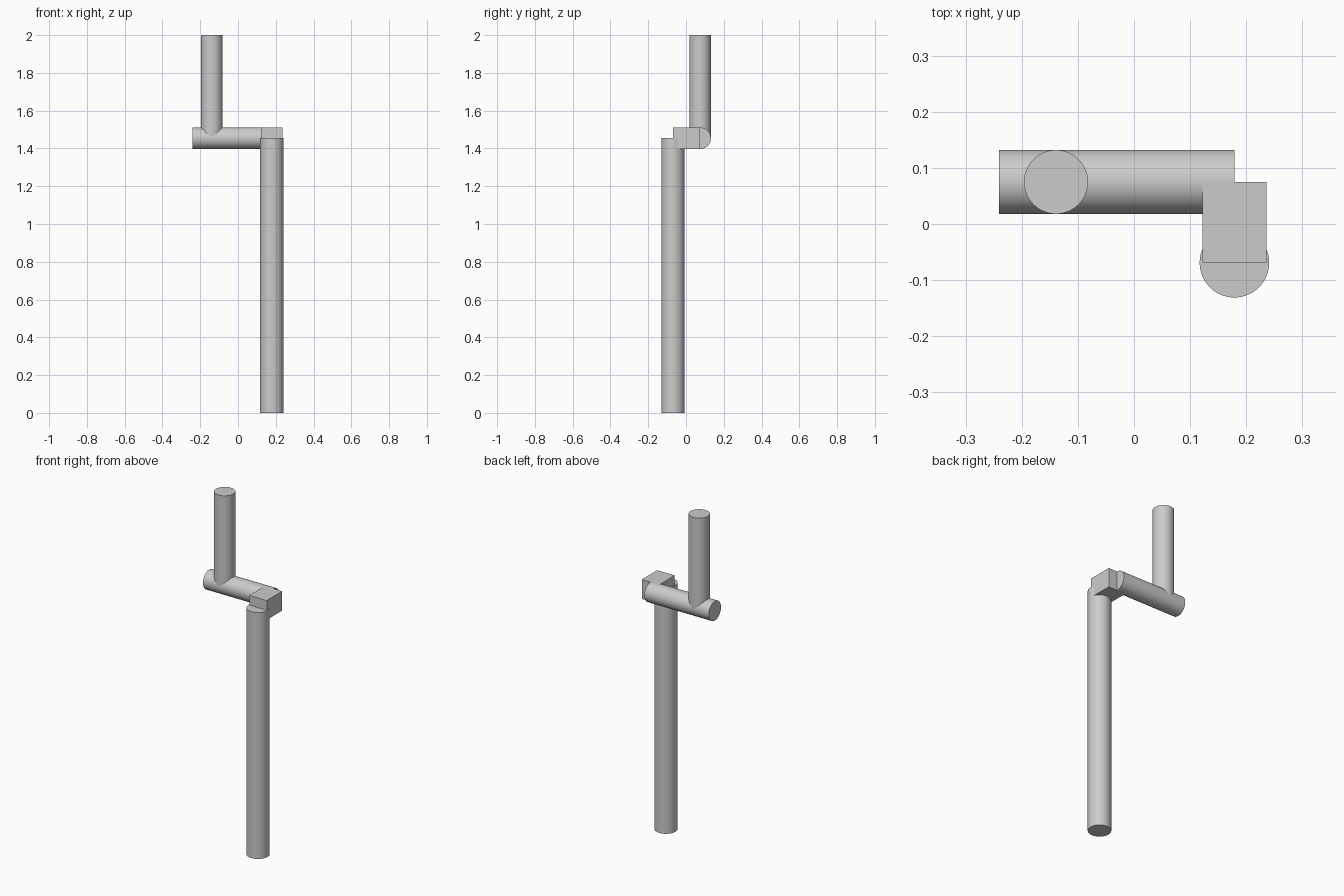
import bpy
import math
from mathutils import Vector

cube = bpy.data.objects.get("Cube")
if cube:
    bpy.data.objects.remove(cube, do_unlink=True)

grey = bpy.data.materials.new("light_grey")
grey.use_nodes = True
GREY = (0.6, 0.6, 0.6, 1)
grey.diffuse_color = GREY
grey.node_tree.nodes["Principled BSDF"].inputs["Base Color"].default_value = GREY


def finish(name):
    obj = bpy.context.object
    obj.name = name
    obj.data.materials.append(grey)
    return obj


def rod(name, start, end, radius):
    """Smooth capped cylinder between two points."""
    start, end = Vector(start), Vector(end)
    axis = end - start
    bpy.ops.mesh.primitive_cylinder_add(
        vertices=64, radius=radius, depth=axis.length,
        location=(start + end) / 2,
        rotation=axis.to_track_quat("Z", "Y").to_euler())
    finish(name)
    bpy.ops.object.shade_smooth_by_angle(angle=math.radians(30))


post_x, post_y = 0.179, -0.069
arm_y, arm_z = 0.075, 1.454
handle_x = -0.139
radius = 0.057

# Long upright post
rod("main_post", (post_x, post_y, 0), (post_x, post_y, arm_z), 0.062)

# Square block joining the post to the arm
bpy.ops.mesh.primitive_cube_add(
    size=1, location=(post_x, (post_y + arm_y) / 2, arm_z))
block = finish("joint_block")
block.scale = (2 * radius, arm_y - post_y, 2 * radius)

# Horizontal arm and the short upright handle on it
rod("cross_arm", (-0.241, arm_y, arm_z), (post_x, arm_y, arm_z), radius)
rod("upper_handle", (handle_x, arm_y, arm_z), (handle_x, arm_y, 2), radius)
